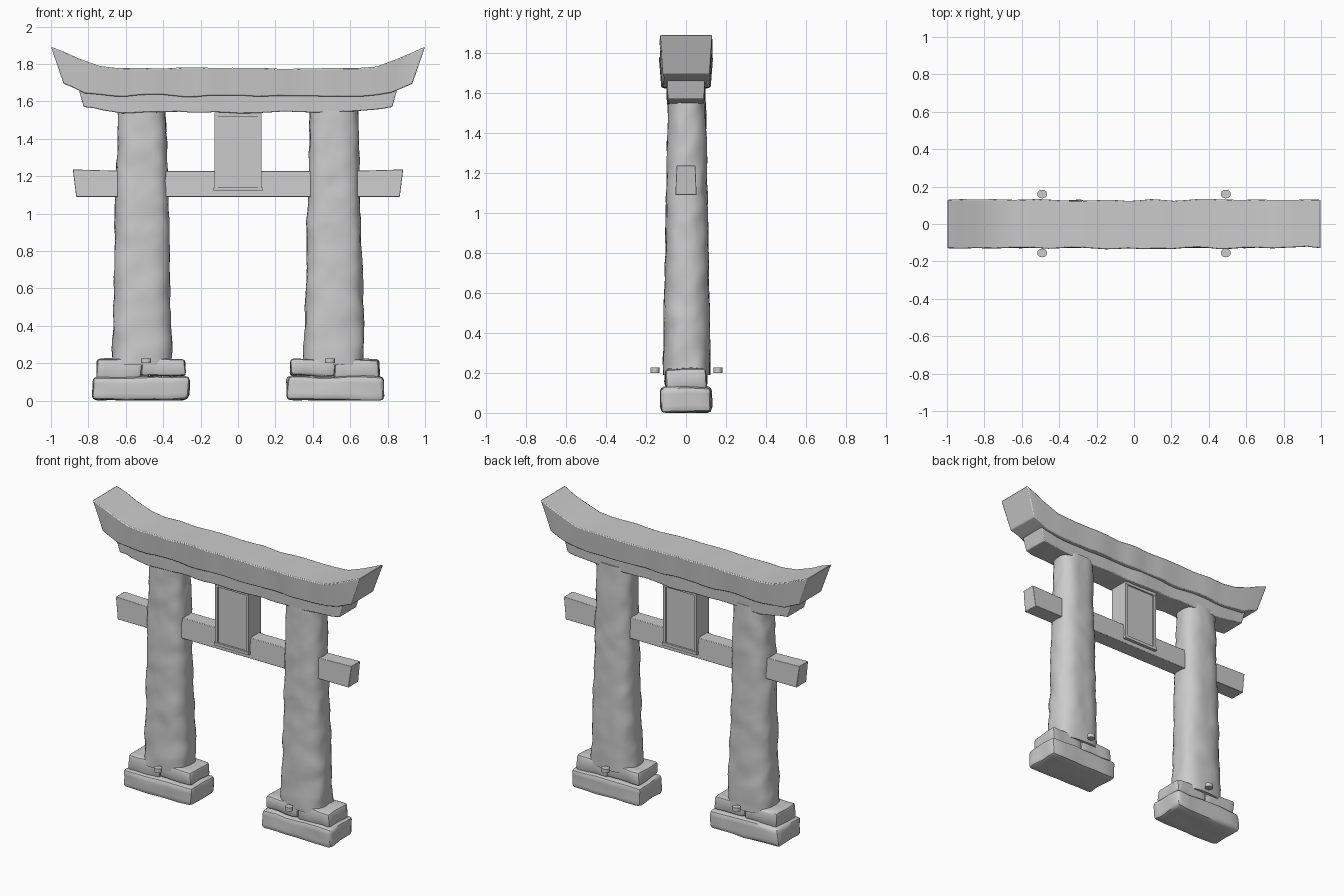
import bpy, bmesh, math
from mathutils import Vector, noise

if "Cube" in bpy.data.objects:
    bpy.data.objects.remove(bpy.data.objects["Cube"])


def finish(name, bm, bevel=0.0, angle=35):
    bmesh.ops.recalc_face_normals(bm, faces=bm.faces)
    me = bpy.data.meshes.new(name)
    bm.to_mesh(me)
    bm.free()
    ob = bpy.data.objects.new(name, me)
    bpy.context.collection.objects.link(ob)
    if bevel:
        m = ob.modifiers.new("worn_edges", 'BEVEL')
        m.width, m.segments, m.limit_method = bevel, 2, 'ANGLE'
        m.angle_limit = math.radians(40)
    bpy.ops.object.select_all(action='DESELECT')
    ob.select_set(True)
    bpy.context.view_layer.objects.active = ob
    bpy.ops.object.shade_smooth_by_angle(angle=math.radians(angle))
    return ob


def loft(name, rings, bevel=0.0, angle=35):
    bm = bmesh.new()
    vs = [[bm.verts.new(p) for p in r] for r in rings]
    n = len(vs[0])
    for a, b in zip(vs, vs[1:]):
        for i in range(n):
            bm.faces.new((a[i], a[(i + 1) % n], b[(i + 1) % n], b[i]))
    bm.faces.new(vs[0])
    bm.faces.new(vs[-1])
    return finish(name, bm, bevel, angle)


def beam(name, half, wt, wb, wear, bevel, steps=1):
    """half: stations from centre to tip as (top x, top z, bottom x, bottom z)."""
    st = [(-a, b, -c, d) for a, b, c, d in reversed(half)] + half
    fine = []
    for p, q in zip(st, st[1:]):
        k = max(1, int((q[0] - p[0]) / 0.06)) if steps > 1 else 1
        fine += [[u + (v - u) * i / k for u, v in zip(p, q)] for i in range(k)]
    fine.append(st[-1])
    rings = []
    for tx, tz, bx, bz in fine:
        w = 0 if abs(tx) > half[-1][0] - 0.03 else wear
        n = [w * noise.noise(Vector((tx * 7, k * 9.3, wt * 50))) for k in range(4)]
        rings.append([(tx, -wt + n[0], tz + n[1] * .6), (tx, wt + n[2], tz + n[1] * .6),
                      (bx, wb + n[2], bz + n[3]), (bx, -wb + n[0], bz + n[3])])
    return loft(name, rings, bevel)


def box(name, c, s, bevel=0.0):
    bm = bmesh.new()
    bmesh.ops.create_cube(bm, size=1)
    for v in bm.verts:
        v.co = Vector(c) + Vector([a * b for a, b in zip(v.co, s)])
    return finish(name, bm, bevel)


def rock(name, c, s, bevel=0.022, amp=0.012):
    bm = bmesh.new()
    bmesh.ops.create_cube(bm, size=1)
    for v in bm.verts:
        v.co = Vector([a * b for a, b in zip(v.co, s)])
    bmesh.ops.bevel(bm, geom=bm.edges[:], offset=bevel, segments=2, profile=0.5, affect='EDGES')
    long_edges = [e for e in bm.edges if e.calc_length() > 0.07]
    bmesh.ops.subdivide_edges(bm, edges=long_edges, cuts=5, use_grid_fill=True)
    for v in bm.verts:
        v.co += Vector(c)
        d = noise.noise_vector(v.co * 9) * amp
        v.co += Vector((d.x, d.y * .7, d.z * .7))
        v.co.z = max(v.co.z, 0)
    return finish(name, bm, 0, 40)


# Upswept top lintel and the smaller lintel under it
beam("top_lintel", [(0.0, 1.78, 0.0, 1.627), (0.64, 1.778, 0.66, 1.63), (0.74, 1.788, 0.74, 1.638),
                    (0.855, 1.828, 0.82, 1.652), (1.0, 1.892, 0.932, 1.694)][1:],
     0.13, 0.118, 0.012, 0.006, 2)
beam("lower_lintel", [(0.62, 1.64, 0.62, 1.542), (0.72, 1.65, 0.72, 1.553), (0.85, 1.66, 0.825, 1.57)],
     0.093, 0.09, 0.01, 0.005, 2)

# Straight tie beam passing through the pillars
beam("tie_beam", [(0.6, 1.228, 0.6, 1.09), (0.883, 1.236, 0.865, 1.09)], 0.047, 0.053, 0, 0.003)

# Sign board with a raised frame on both faces
box("sign_core", (0, 0, 1.33), (0.236, 0.12, 0.39))
box("sign_top_rail", (0, 0, 1.53), (0.25, 0.14, 0.022))
box("sign_bottom_rail", (0, 0, 1.13), (0.26, 0.145, 0.02))
for sx in (-1, 1):
    box("sign_side_rail", (sx * 0.116, 0, 1.33), (0.02, 0.136, 0.39))

for sx, side in ((-1, "left"), (1, "right")):
    # Tapered rough-hewn pillar
    rings, N, M = [], 40, 50
    for j in range(M + 1):
        t = j / M
        z = 0.19 + 1.38 * t
        rx, ry = 0.163 - 0.036 * t, 0.118 - 0.024 * t
        ring = []
        for i in range(N):
            a = 2 * math.pi * i / N
            c, s = math.cos(a), math.sin(a)
            f = 1 / (abs(c) ** 2.7 + abs(s) ** 2.7) ** (1 / 2.7)
            q = Vector((c * 1.6 + sx * 5, s * 1.6, z * 9))
            f *= 1 + 0.06 * noise.noise(q) + 0.025 * noise.noise(q * 2.6)
            ring.append((sx * 0.513 + rx * c * f, 0.004 + ry * s * f, z))
        rings.append(ring)
    loft(side + "_pillar", rings, 0, 50)

    # Stacked base stones, the upper one cracked in two
    rock(side + "_base_stone", (sx * 0.52, 0, 0.066), (0.515, 0.252, 0.128))
    rock(side + "_cap_stone_outer", (sx * 0.635, 0, 0.172), (0.24, 0.205, 0.1), 0.016)
    rock(side + "_cap_stone_inner", (sx * 0.4, 0, 0.178), (0.235, 0.21, 0.088), 0.016)

    # Small round pegs in front of and behind each base
    for y in (-0.155, 0.16):
        rings = [[(sx * 0.491 + 0.027 * math.cos(k * math.pi / 8), y + 0.023 * math.sin(k * math.pi / 8), z)
                  for k in range(16)] for z in (0.2, 0.226)]
        loft(side + "_peg", rings)
